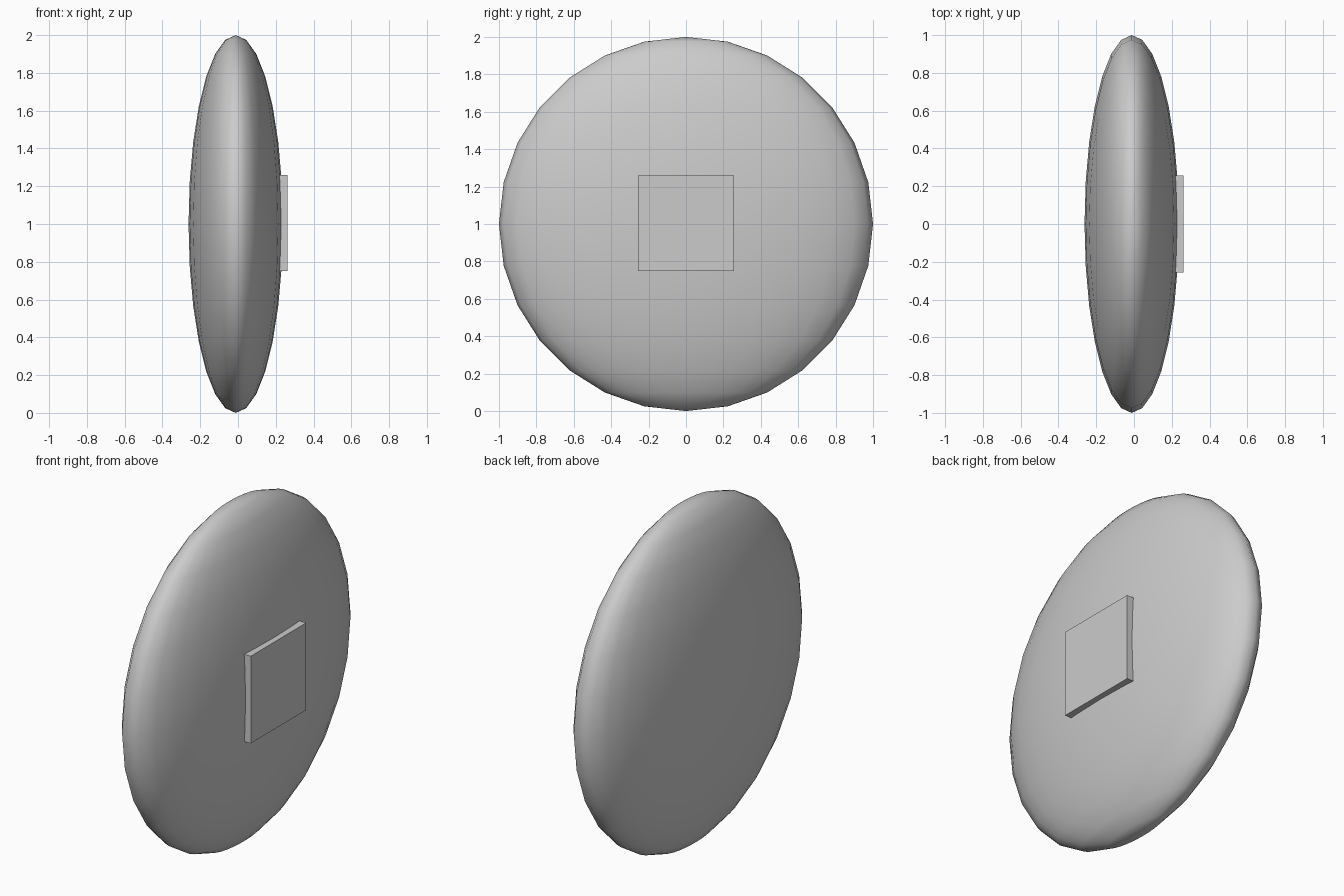
import bpy

if "Cube" in bpy.data.objects:
    bpy.data.objects.remove(bpy.data.objects["Cube"])

# flattened round body
bpy.ops.mesh.primitive_uv_sphere_add(segments=28, ring_count=14, radius=1, location=(-0.012, 0, 1))
body = bpy.context.object
body.name = "disc_body"
body.scale = (0.25, 1, 1)
bpy.ops.object.transform_apply(location=False, rotation=False, scale=True)
bpy.ops.object.shade_smooth()

# square plate set into the right face
x0, x1 = 0.212, 0.262
bpy.ops.mesh.primitive_cube_add(size=1, location=((x0 + x1) / 2, 0, 1.005))
plate = bpy.context.object
plate.name = "square_plate"
plate.scale = (x1 - x0, 0.512, 0.51)
bpy.ops.object.transform_apply(location=False, rotation=False, scale=True)
